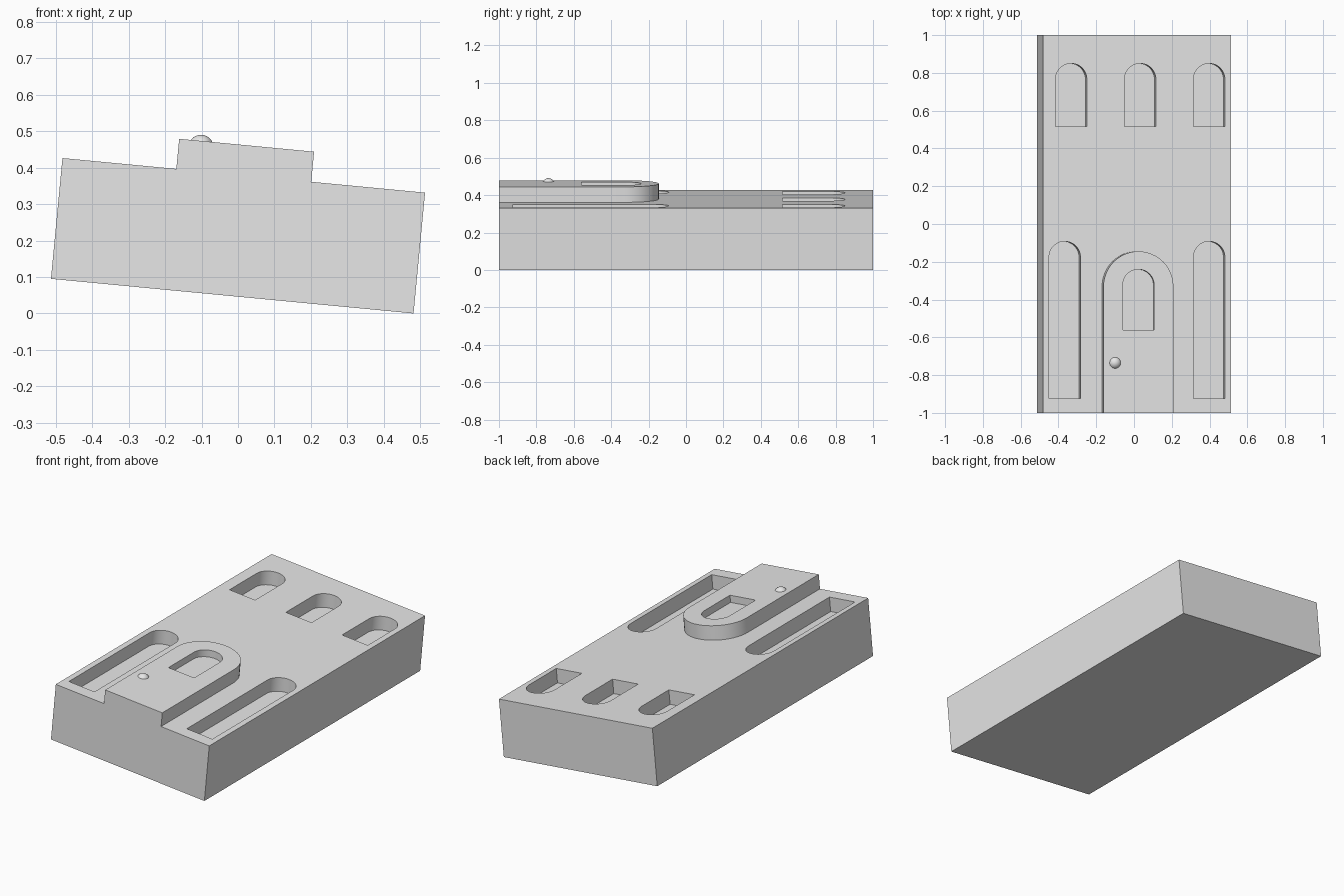
import bpy
import bmesh
import math
from mathutils import Matrix

cube = bpy.data.objects.get("Cube")
if cube:
    bpy.data.objects.remove(cube, do_unlink=True)

WIDTH, LENGTH, HEIGHT = 1.0, 2.0, 0.333
RELIEF = 0.083                      # door projection and window depth
DOOR_TOP = HEIGHT + RELIEF
PANE = 0.167                        # window width
TILT = math.radians(5.45)

grey = bpy.data.materials.new("plain_grey")
grey.use_nodes = True
colour = (0.8, 0.8, 0.8, 1)
grey.diffuse_color = colour
grey.node_tree.nodes["Principled BSDF"].inputs["Base Color"].default_value = colour


def add_object(name, bm):
    bmesh.ops.recalc_face_normals(bm, faces=bm.faces)
    mesh = bpy.data.meshes.new(name)
    bm.to_mesh(mesh)
    bm.free()
    mesh.materials.append(grey)
    obj = bpy.data.objects.new(name, mesh)
    bpy.context.collection.objects.link(obj)
    return obj


def prism(name, outline, z0, z1):
    bm = bmesh.new()
    face = bm.faces.new([bm.verts.new((x, y, z0)) for x, y in outline])
    top = bmesh.ops.extrude_face_region(bm, geom=[face])
    verts = [g for g in top["geom"] if isinstance(g, bmesh.types.BMVert)]
    bmesh.ops.translate(bm, verts=verts, vec=(0, 0, z1 - z0))
    return add_object(name, bm)


def arch(name, x, width, y0, y1, z0, z1, steps=24):
    """Round-topped prism whose head points along +y."""
    r = width / 2
    outline = [(x - r, y0), (x + r, y0)]
    for i in range(steps + 1):
        a = math.pi * i / steps
        outline.append((x + r * math.cos(a), y1 - r + r * math.sin(a)))
    return prism(name, outline, z0, z1)


def combine(target, tool, operation):
    mod = target.modifiers.new(tool.name, "BOOLEAN")
    mod.operation = operation
    mod.solver = "EXACT"
    mod.object = tool
    bpy.context.view_layer.objects.active = target
    bpy.ops.object.modifier_apply(modifier=mod.name)
    bpy.data.objects.remove(tool, do_unlink=True)


# Main block
w, l = WIDTH / 2, LENGTH / 2
house = prism("house_front", [(-w, -l), (w, -l), (w, l), (-w, l)], 0, HEIGHT)

# Raised arched door, flush with the front end
door = arch("door", 0, 0.372, -l, -0.145, HEIGHT - 0.1, DOOR_TOP)
combine(house, door, "UNION")

# Recesses: tall lower windows, small upper windows
for x in (-0.384, 0.384):
    combine(house, arch("tall_window", x, PANE, -0.925, -0.092,
                        HEIGHT - RELIEF, HEIGHT + 0.1), "DIFFERENCE")
for x in (-0.35, 0.017, 0.384):
    combine(house, arch("upper_window", x, PANE, 0.515, 0.85,
                        HEIGHT - RELIEF, HEIGHT + 0.1), "DIFFERENCE")

# Shallow window in the door
combine(house, arch("door_window", 0, PANE, -0.56, -0.24,
                    DOOR_TOP - RELIEF / 2, DOOR_TOP + 0.1), "DIFFERENCE")

# Door knob, half sunk into the door
bm = bmesh.new()
bmesh.ops.create_uvsphere(bm, u_segments=32, v_segments=16, radius=0.034)
bmesh.ops.translate(bm, verts=bm.verts, vec=(-0.124, -0.735, DOOR_TOP - 0.017))
knob = add_object("door_knob", bm)

# Tilt everything so the block rests on its right lower edge
pose = Matrix.Translation((-math.sin(TILT) * HEIGHT / 2, 0, math.sin(TILT) * w))
pose = pose @ Matrix.Rotation(TILT, 4, "Y")
bpy.ops.object.select_all(action="DESELECT")
for obj in (house, knob):
    obj.matrix_world = pose
    obj.select_set(True)
bpy.context.view_layer.objects.active = house
bpy.ops.object.shade_smooth_by_angle(angle=math.radians(30))
